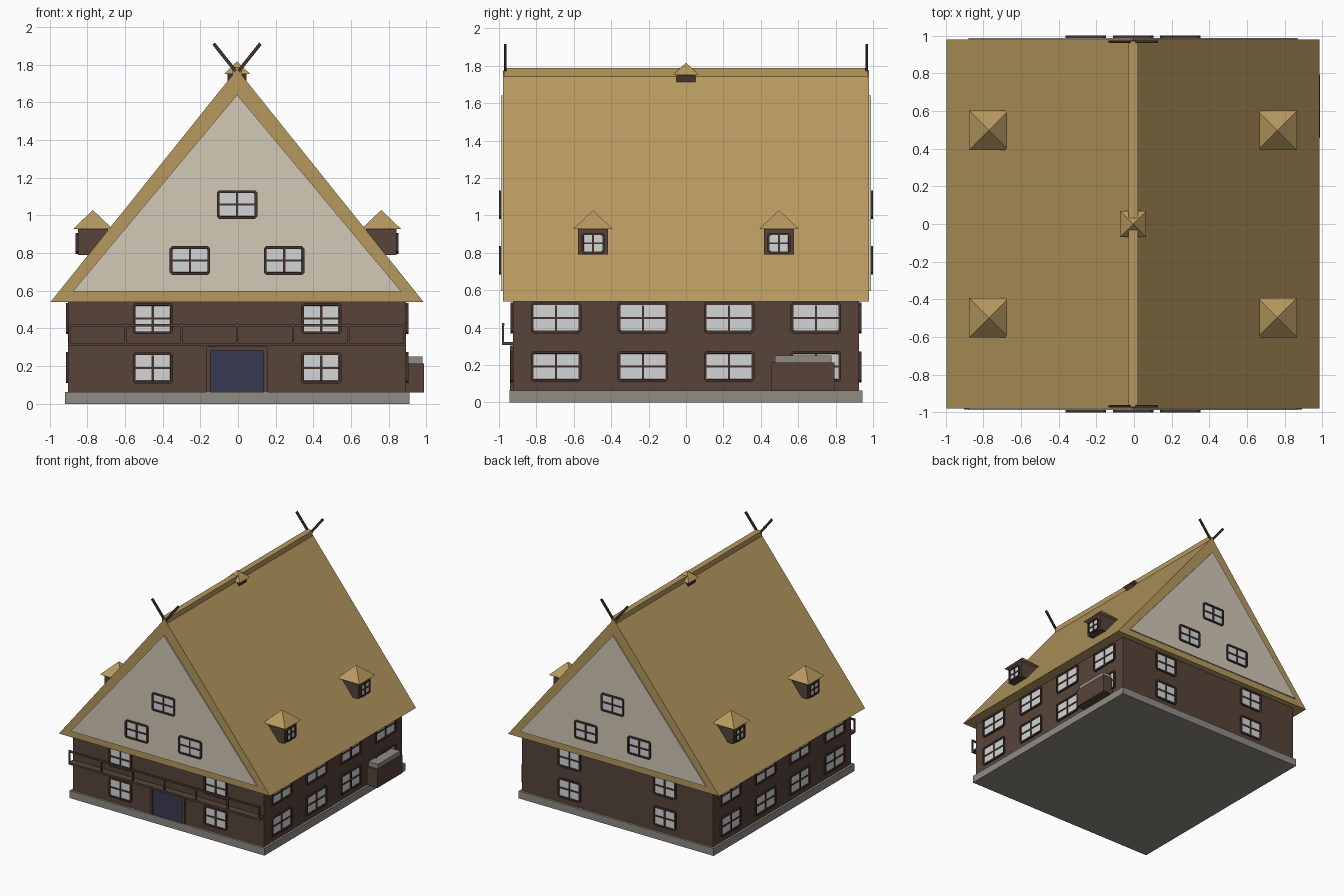
import bpy, bmesh, math
from mathutils import Matrix, Vector

if "Cube" in bpy.data.objects:
    bpy.data.objects.remove(bpy.data.objects["Cube"])

CX = -0.005  # centre line of the house


def lin(c):
    return c / 12.92 if c <= 0.04045 else ((c + 0.055) / 1.055) ** 2.4


def material(name, code):
    m = bpy.data.materials.new(name)
    rgb = [lin(int(code[i:i + 2], 16) / 255) for i in (0, 2, 4)]
    m.diffuse_color = (*rgb, 1)
    m.use_nodes = True
    m.node_tree.nodes["Principled BSDF"].inputs["Base Color"].default_value = m.diffuse_color
    return m


STRAW = material("straw thatch", "B6995F")
PLASTER = material("cream plaster", "D2C8B6")
WOOD = material("brown wood", "57443A")
DARK = material("dark frame wood", "45342A")
STONE = material("grey stone", "908B84")
GLASS = material("pale glass", "D2D5D6")
DOOR = material("navy door", "3A3A52")


def finish(name, bm, *mats):
    bmesh.ops.recalc_face_normals(bm, faces=bm.faces)
    me = bpy.data.meshes.new(name)
    bm.to_mesh(me)
    bm.free()
    for m in mats:
        me.materials.append(m)
    ob = bpy.data.objects.new(name, me)
    bpy.context.collection.objects.link(ob)
    return ob


def add_box(bm, lo, hi, mat=Matrix()):
    lo, hi = Vector(lo), Vector(hi)
    size = Matrix.Diagonal((*(hi - lo), 1))
    bmesh.ops.create_cube(bm, size=1, matrix=mat @ Matrix.Translation((lo + hi) / 2) @ size)


def box(name, lo, hi, mat):
    bm = bmesh.new()
    add_box(bm, lo, hi)
    return finish(name, bm, mat)


def gable_prism(name, half, z0, z1, y0, y1, mat):
    bm = bmesh.new()
    pts = [(CX - half, z0), (CX + half, z0), (CX, z1)]
    f = bm.faces.new([bm.verts.new((x, y0, z)) for x, z in pts])
    r = bmesh.ops.extrude_face_region(bm, geom=[f])
    bmesh.ops.translate(bm, vec=(0, y1 - y0, 0),
                        verts=[v for v in r["geom"] if isinstance(v, bmesh.types.BMVert)])
    return finish(name, bm, mat)


def pyramid(name, x, y, z0, z1, half, mat):
    bm = bmesh.new()
    bmesh.ops.create_cone(bm, cap_ends=True, segments=4, radius1=half * math.sqrt(2), radius2=0,
                          depth=z1 - z0, matrix=Matrix.Translation((x, y, (z0 + z1) / 2))
                          @ Matrix.Rotation(math.pi / 4, 4, 'Z'))
    return finish(name, bm, mat)


def window(name, loc, turn, w, h, depth=0.014, rim=0.015, bar=0.012):
    """Chamfered frame with sunken glass and a cross of glazing bars."""
    bm = bmesh.new()
    c, a, b = 0.012, w / 2, h / 2
    outline = [(a - c, -b), (a, -b + c), (a, b - c), (a - c, b),
               (-a + c, b), (-a, b - c), (-a, -b + c), (-a + c, -b)]
    f = bm.faces.new([bm.verts.new((x, y, 0)) for x, y in outline])
    r = bmesh.ops.extrude_face_region(bm, geom=[f])
    bmesh.ops.translate(bm, vec=(0, 0, depth),
                        verts=[v for v in r["geom"] if isinstance(v, bmesh.types.BMVert)])
    top = [g for g in r["geom"] if isinstance(g, bmesh.types.BMFace)]
    bmesh.ops.inset_region(bm, faces=top, thickness=rim)
    bmesh.ops.inset_region(bm, faces=top, thickness=0.001, depth=-0.008)
    top[0].material_index = 1
    add_box(bm, (-bar / 2, -b + rim, 0.002), (bar / 2, b - rim, depth - 0.002))
    add_box(bm, (-a + rim, -bar / 2, 0.002), (a - rim, bar / 2, depth - 0.003))
    bm.transform(Matrix.Translation(loc) @ Matrix.Rotation(math.radians(turn), 4, 'Z')
                 @ Matrix.Rotation(math.pi / 2, 4, 'X'))
    return finish(name, bm, DARK, GLASS)


# Stone base and timber walls
box("stone_base", (CX - 0.914, -0.943, 0), (CX + 0.914, 0.943, 0.063), STONE)
box("timber_walls", (CX - 0.896, -0.925, 0.06), (CX + 0.896, 0.925, 0.56), WOOD)

# Thatched roof with ridge cap
gable_prism("thatched_roof", 0.99, 0.54, 1.775, -0.978, 0.978, STRAW)
box("ridge_cap", (CX - 0.025, -0.972, 1.73), (CX + 0.025, 0.972, 1.787), STRAW)

for s, end, turn in ((-1, "front", 0), (1, "back", 180)):
    # Plaster gable with three windows
    gable_prism(end + "_gable_panel", 0.873, 0.595, 1.64, s * 0.97, s * 0.988, PLASTER)
    for i, (x, z) in enumerate(((-0.25, 0.76), (0.25, 0.76), (0, 1.057))):
        window(f"{end}_gable_window_{i}", (CX + x, s * 0.987, z), turn, 0.215, 0.152, 0.013)
    # End wall windows
    for x in (-0.447, 0.447):
        for z in (0.19, 0.452):
            window(end + "_wall_window", (CX + x, s * 0.924, z), turn, 0.213, 0.165)
    # Spread poles at the gable tip
    for side in (-1, 1):
        bm = bmesh.new()
        add_box(bm, (-0.009, -0.006, -0.02), (0.009, 0.006, 0.18),
                Matrix.Translation((CX + side * 0.012, s * 0.967, 1.77))
                @ Matrix.Rotation(side * math.radians(38.5), 4, 'Y'))
        finish(end + "_gable_pole", bm, DARK)

for s, side, turn in ((-1, "left", -90), (1, "right", 90)):
    # Long wall windows
    for y in (-0.695, -0.23, 0.23, 0.695):
        for z in (0.192, 0.452):
            window(side + "_wall_window", (CX + s * 0.895, y, z), turn, 0.27, 0.165)
    # Dormers
    for y in (-0.497, 0.497):
        x = CX + s * 0.765
        box(side + "_dormer_body", (x - 0.08, y - 0.08, 0.79), (x + 0.08, y + 0.08, 0.932), WOOD)
        pyramid(side + "_dormer_roof", x, y, 0.928, 1.028, 0.105, STRAW)
        window(side + "_dormer_window", (x + s * 0.079, y, 0.851), turn, 0.125, 0.112, 0.013, 0.013, 0.01)

# Small turret on the ridge
box("ridge_turret_body", (CX - 0.05, -0.05, 1.71), (CX + 0.05, 0.05, 1.752), DARK)
pyramid("ridge_turret_roof", CX, 0, 1.75, 1.817, 0.069, STRAW)

# Front door with surround
box("front_door", (CX - 0.141, -0.932, 0.063), (CX + 0.141, -0.92, 0.283), DOOR)
bm = bmesh.new()
for s in (-1, 1):
    add_box(bm, (CX + s * 0.151 - 0.01, -0.942, 0.06), (CX + s * 0.151 + 0.01, -0.92, 0.305))
add_box(bm, (CX - 0.141, -0.941, 0.283), (CX + 0.141, -0.92, 0.305))
finish("door_surround", bm, WOOD)

# Balcony: floor, posts and top rail
box("balcony_floor", (CX - 0.896, -0.985, 0.306), (CX + 0.896, -0.92, 0.323), WOOD)
bm = bmesh.new()
for i in range(7):
    x = CX + (i - 3) * 0.2965
    add_box(bm, (x - 0.006, -0.984, 0.32), (x + 0.006, -0.972, 0.425))
add_box(bm, (CX - 0.896, -0.985, 0.41), (CX + 0.896, -0.971, 0.423))
finish("balcony_railing", bm, WOOD)

# Storage bin against the right wall
box("bin_body", (0.88, 0.457, 0.06), (0.988, 0.793, 0.213), WOOD)
box("bin_lid", (0.88, 0.477, 0.21), (0.978, 0.777, 0.25), STONE)
